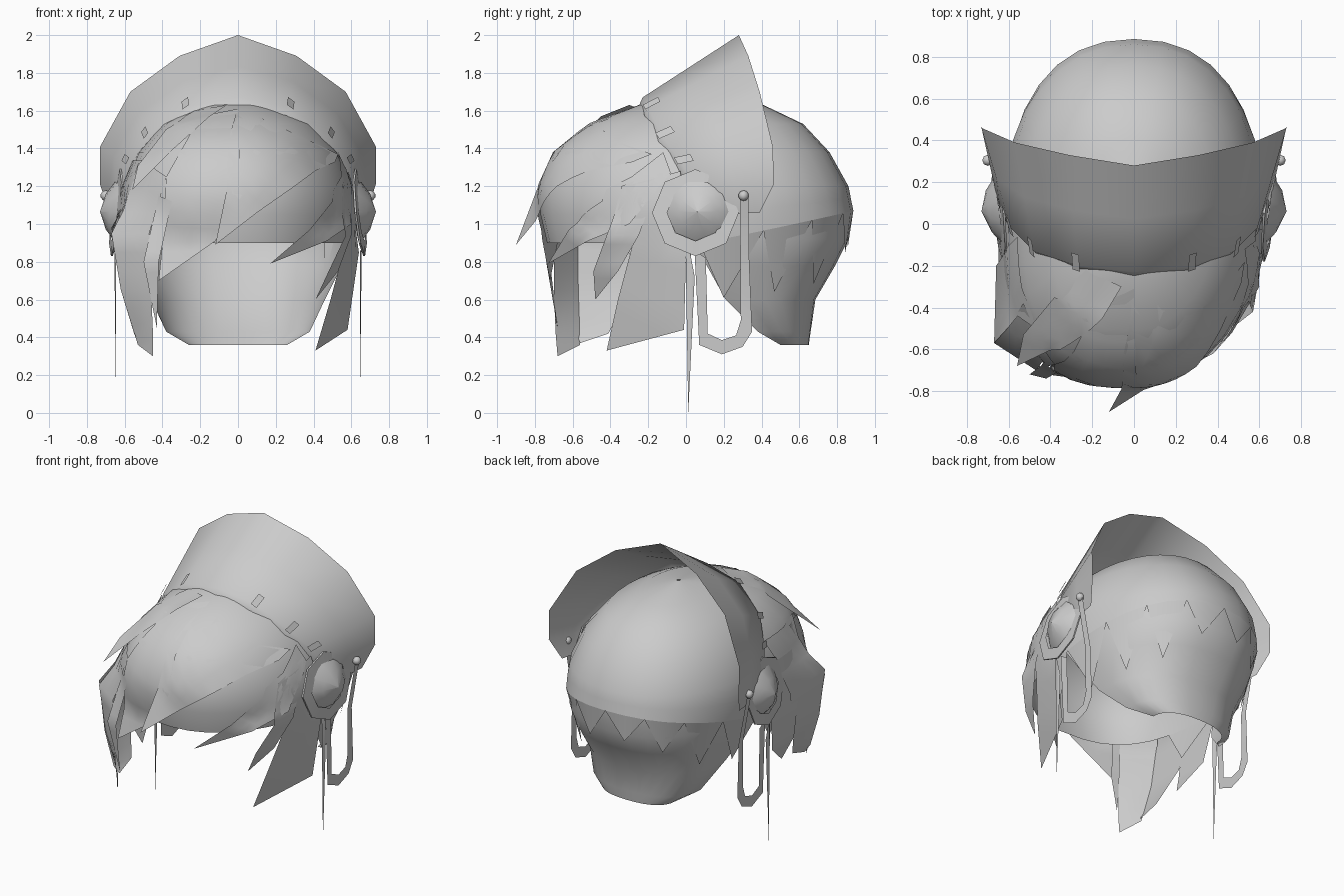
import bpy, bmesh, math
from mathutils import Vector

cube = bpy.data.objects.get("Cube")
if cube:
    bpy.data.objects.remove(cube, do_unlink=True)

grey = bpy.data.materials.new("plain grey")
grey.use_nodes = True
grey.diffuse_color = (0.6, 0.6, 0.6, 1)
grey.node_tree.nodes["Principled BSDF"].inputs["Base Color"].default_value = (0.6, 0.6, 0.6, 1)

CENTRE = Vector((0, 0.05, 0.95))
# height, half width, front y, back y
RINGS = [(0.55, 0.50, -0.64, 0.73), (0.75, 0.57, -0.70, 0.83), (0.92, 0.61, -0.74, 0.88),
         (1.05, 0.625, -0.77, 0.89), (1.2, 0.605, -0.77, 0.86), (1.38, 0.53, -0.69, 0.76),
         (1.53, 0.40, -0.51, 0.62), (1.63, 0.21, -0.25, 0.41), (1.67, 0.01, 0.07, 0.09)]
objects = []


def make(name, verts, faces):
    """Mesh object whose faces look away from the head centre."""
    bm = bmesh.new()
    vs = [bm.verts.new(v) for v in verts]
    for f in faces:
        bm.faces.new([vs[i] for i in f])
    bmesh.ops.remove_doubles(bm, verts=bm.verts, dist=0.0005)
    bmesh.ops.recalc_face_normals(bm, faces=bm.faces)
    bm.normal_update()
    if sum(f.normal.dot(f.calc_center_median() - CENTRE) * f.calc_area() for f in bm.faces) < 0:
        bmesh.ops.reverse_faces(bm, faces=bm.faces)
    me = bpy.data.meshes.new(name)
    bm.to_mesh(me)
    bm.free()
    me.materials.append(grey)
    ob = bpy.data.objects.new(name, me)
    bpy.context.collection.objects.link(ob)
    objects.append(ob)


def loft(name, rows, closed=False):
    n = len(rows[0])
    faces = []
    for r in range(len(rows) - 1):
        for i in range(n if closed else n - 1):
            j = (i + 1) % n
            faces.append((r * n + i, r * n + j, (r + 1) * n + j, (r + 1) * n + i))
    make(name, [v for row in rows for v in row], faces)


def ring(z):
    """Half width, centre y and half depth of the head at a height."""
    z = min(max(z, RINGS[0][0]), RINGS[-1][0])
    for a, b in zip(RINGS, RINGS[1:]):
        if z <= b[0]:
            t = (z - a[0]) / (b[0] - a[0])
            w, f, k = (a[i] + (b[i] - a[i]) * t for i in (1, 2, 3))
            return w, (f + k) / 2, (k - f) / 2


def roundness(x, y):
    """Hair is swept fuller on the right of the front."""
    return 0.9 if y > 0 else 0.98 if x > 0 else 0.7


def power(v, e):
    return math.copysign(abs(v) ** e, v)


def head_point(angle, z):
    w, c, d = ring(z)
    s, k = math.sin(angle), math.cos(angle)
    e = roundness(s, k)
    return (w * power(s, e), c + d * power(k, e), z)


def lift(p):
    """Push a strand point out of the head surface."""
    x, y, z = p
    if z < 0.85 or z > 1.62:
        return p
    w, c, d = ring(z)
    e = roundness(x, y - c)
    u, v = abs(x / w), abs((y - c) / d)
    n = (u ** (2 / e) + v ** (2 / e)) ** (e / 2)
    if n >= 1.02:
        return p
    if u < 0.85 and y < -0.1:
        return Vector((x, c - d * 1.02 * (1 - u ** (2 / e)) ** (e / 2), z))
    k = 1.02 / max(n, 0.1)
    return Vector((x * k, c + (y - c) * k, z))


def along(points, t):
    f = t * (len(points) - 1)
    i = min(int(f), len(points) - 2)
    return Vector(points[i]).lerp(Vector(points[i + 1]), f - i)


def strand(name, left, right, tip):
    left, right = left + [tip], right + [tip]
    rows = []
    for k in range(13):
        a, b = along(left, k / 12), along(right, k / 12)
        rows.append([lift(a.lerp(b, i / 4)) for i in range(5)])
    loft(name, rows)


# Head of hair, open below, with the hem cut higher at the back
STEP = math.radians(11.25)


def hem(angle):
    return 0.9 + 0.17 * max(0, math.cos(angle))


def hem_point(i, t=0.0):
    return head_point(i * STEP, hem(i * STEP) * (1 - t) + 1.2 * t)


loft("hair_dome", [[hem_point(i, t) for i in range(32)] for t in (0, 0.5)]
     + [[head_point(i * STEP, r[0]) for i in range(32)] for r in RINGS[4:]], True)

# Jagged hem round the back
tips = [0.64, 0.62, 0.67, 0.81, 0.88, 0.85, 0.68, 0.64, 0.61, 0.64]
tv, tf = [], []
for k, z in enumerate(tips):
    i = 2 * (k - 5)
    tv += [hem_point(i), hem_point(i + 1), hem_point(i + 2), head_point((i + 1.1) * STEP, z)]
    tf += [(4 * k, 4 * k + 1, 4 * k + 3), (4 * k + 1, 4 * k + 2, 4 * k + 3)]
make("jagged_hem", tv, tf)

# Nape hair: height, half width, front y, back y
nape = [(1.12, 0.605, 0.02, 0.865), (0.92, 0.595, 0.03, 0.86), (0.78, 0.55, 0.11, 0.79),
        (0.6, 0.46, 0.21, 0.685), (0.43, 0.38, 0.38, 0.66), (0.36, 0.26, 0.50, 0.65)]
loft("nape_hair", [[(w * power(math.sin(a), 0.85), f + (b - f) * power(math.cos(a), 0.85), z)
                    for a in (math.radians(-90 + 11.25 * i) for i in range(17))]
                   for z, w, f, b in nape])

# Sweeping fringe
strand("fringe_front", [(0.0, -0.24, 1.62), (-0.05, -0.6, 1.45), (-0.06, -0.79, 1.18)],
       [(0.53, -0.18, 1.37), (0.3, -0.5, 1.2), (0.1, -0.76, 1.06)], (-0.12, -0.9, 0.89))
strand("fringe_low", [(-0.2, -0.22, 1.57), (-0.38, -0.5, 1.25), (-0.4, -0.68, 0.9)],
       [(0.0, -0.24, 1.61), (0.02, -0.65, 1.15), (-0.12, -0.76, 0.91)], (-0.42, -0.72, 0.7))
strand("fringe_loose", [(-0.23, -0.22, 1.6), (-0.38, -0.35, 1.5), (-0.53, -0.53, 1.31)],
       [(-0.06, -0.3, 1.63), (-0.15, -0.45, 1.57), (-0.35, -0.58, 1.39)], (-0.56, -0.68, 1.18))

# Locks on the left side
strand("left_lock_front", [(0.53, -0.12, 1.38), (0.5, -0.42, 1.12), (0.38, -0.62, 0.97)],
       [(0.58, -0.08, 1.27), (0.6, -0.3, 1.0), (0.47, -0.52, 0.91)], (0.17, -0.73, 0.79))
strand("left_lock_middle", [(0.57, -0.1, 1.3), (0.6, -0.25, 0.94), (0.53, -0.36, 0.75)],
       [(0.52, -0.32, 1.2), (0.57, -0.42, 0.94), (0.48, -0.49, 0.75)], (0.41, -0.48, 0.6))
strand("left_lock_long", [(0.58, -0.03, 1.28), (0.64, 0.0, 0.85), (0.58, -0.01, 0.44)],
       [(0.53, -0.3, 1.2), (0.57, -0.28, 0.9), (0.49, -0.36, 0.6)], (0.41, -0.42, 0.33))

# Locks on the right side
strand("right_lock_side",
       [(-0.55, -0.06, 1.34), (-0.66, -0.2, 0.95), (-0.62, -0.3, 0.65), (-0.53, -0.41, 0.42)],
       [(-0.46, -0.34, 1.34), (-0.67, -0.57, 0.98), (-0.62, -0.58, 0.65), (-0.55, -0.58, 0.42)],
       (-0.52, -0.56, 0.37))
strand("right_lock_long",
       [(-0.48, -0.34, 1.32), (-0.67, -0.57, 0.95), (-0.62, -0.57, 0.65), (-0.53, -0.56, 0.36)],
       [(-0.38, -0.6, 1.25), (-0.47, -0.7, 0.95), (-0.46, -0.7, 0.65), (-0.45, -0.69, 0.42)],
       (-0.45, -0.68, 0.3))
strand("right_lock_thin", [(-0.42, -0.66, 1.15), (-0.5, -0.72, 0.8)],
       [(-0.35, -0.7, 1.12), (-0.42, -0.74, 0.8)], (-0.43, -0.68, 0.45))
strand("right_lock_rear", [(-0.6, 0.0, 1.2), (-0.65, -0.01, 0.85), (-0.62, -0.06, 0.6)],
       [(-0.58, -0.3, 1.2), (-0.65, -0.3, 0.85), (-0.62, -0.3, 0.6)], (-0.56, -0.25, 0.45))

# Flared headband: outer rim and front edge, centre to left
rim = [(0, 0.28, 2.0), (0.31, 0.33, 1.89), (0.57, 0.39, 1.7), (0.73, 0.46, 1.41),
       (0.73, 0.465, 1.21), (0.68, 0.39, 1.06)]
edge = [(0, -0.23, 1.67), (0.27, -0.2, 1.62), (0.48, -0.13, 1.47), (0.59, -0.02, 1.32),
        (0.64, 0.05, 1.16), (0.645, 0.16, 1.05)]
lip = [(x * 0.95, y - 0.02, z - 0.045) for x, y, z in edge]


def both(half):
    return [(-x, y, z) for x, y, z in half[:0:-1]] + half


middle = [tuple(a + (b - a) * 0.5 for a, b in zip(p, q)) for p, q in zip(edge, rim)]
loft("headband", [both(lip), both(edge), both(middle), both(rim)])

OCT = [math.radians(45 * i) for i in range(8)]
# Ribbon loop outlines as (y, z)
outer = [(0.045, 0.86), (0.07, 0.36), (0.19, 0.31), (0.3, 0.35), (0.35, 0.43), (0.335, 0.8), (0.33, 1.14)]
inner = [(0.105, 0.82), (0.115, 0.42), (0.19, 0.385), (0.265, 0.41), (0.29, 0.49), (0.288, 0.8), (0.285, 1.14)]

for s, side in ((1, "left"), (-1, "right")):
    # Small clips along the headband's front edge
    for k, t in enumerate((0.2, 0.4, 0.58)):
        base, far = along(edge, t), along(rim, t)
        d = (far - base).normalized()
        w = (along(edge, t + 0.05) - base).normalized() * 0.022
        out = w.cross(d).normalized() * 0.012
        if out.dot(base - CENTRE) < 0:
            out = -out
        quad = [base - w - d * 0.02 + out, base + w - d * 0.02 + out,
                base + w + d * 0.07 + out, base - w + d * 0.07 + out]
        make(f"{side}_clip_{k + 1}", [(s * v.x, v.y, v.z) for v in quad], [(0, 1, 2, 3)])

    # Ear plate, tilted inward at the top and front
    rows = [[(s * (0.65 + dx + r * (0.1 * math.cos(a) - 0.1 * math.sin(a))),
              0.05 + r * math.cos(a), 1.06 + r * math.sin(a))
             for a in OCT] for r, dx in ((0.23, -0.01), (0.23, 0.0), (0.15, 0.005))]
    loft(f"{side}_ear_ring", rows, True)
    # Pointed ear dome
    rows = [[(s * (x + 0.15 * r * math.cos(a)), 0.06 + r * math.cos(a), 1.065 + r * math.sin(a))
             for a in [math.radians(36 * i) for i in range(10)]]
            for x, r in ((0.645, 0.165), (0.695, 0.1), (0.73, 0.001))]
    loft(f"{side}_ear_dome", rows, True)
    # Ribbon loop leaning out to its knob, and the hanging spike
    loft(f"{side}_ribbon_loop", [[(s * (0.64 + (0.18 * max(0, z - 0.8) if y > 0.2 else 0)), y, z)
                                  for y, z in o] for o in (outer, inner)])
    bpy.ops.mesh.primitive_uv_sphere_add(segments=8, ring_count=5, radius=0.028,
                                         location=(s * 0.7, 0.305, 1.15))
    knob = bpy.context.object
    knob.name = f"{side}_ribbon_knob"
    knob.data.materials.append(grey)
    objects.append(knob)
    make(f"{side}_spike", [(s * 0.645, -0.002, 0.86), (s * 0.645, 0.046, 0.72),
                           (s * 0.645, 0.012, 0.0), (s * 0.655, 0.02, 0.86)],
         [(0, 1, 2), (0, 3, 1), (1, 3, 2), (2, 3, 0)])

# Smooth shading with sharp creases kept
bpy.ops.object.select_all(action='DESELECT')
for ob in objects:
    ob.select_set(True)
bpy.context.view_layer.objects.active = objects[0]
bpy.ops.object.shade_smooth_by_angle(angle=math.radians(45))
